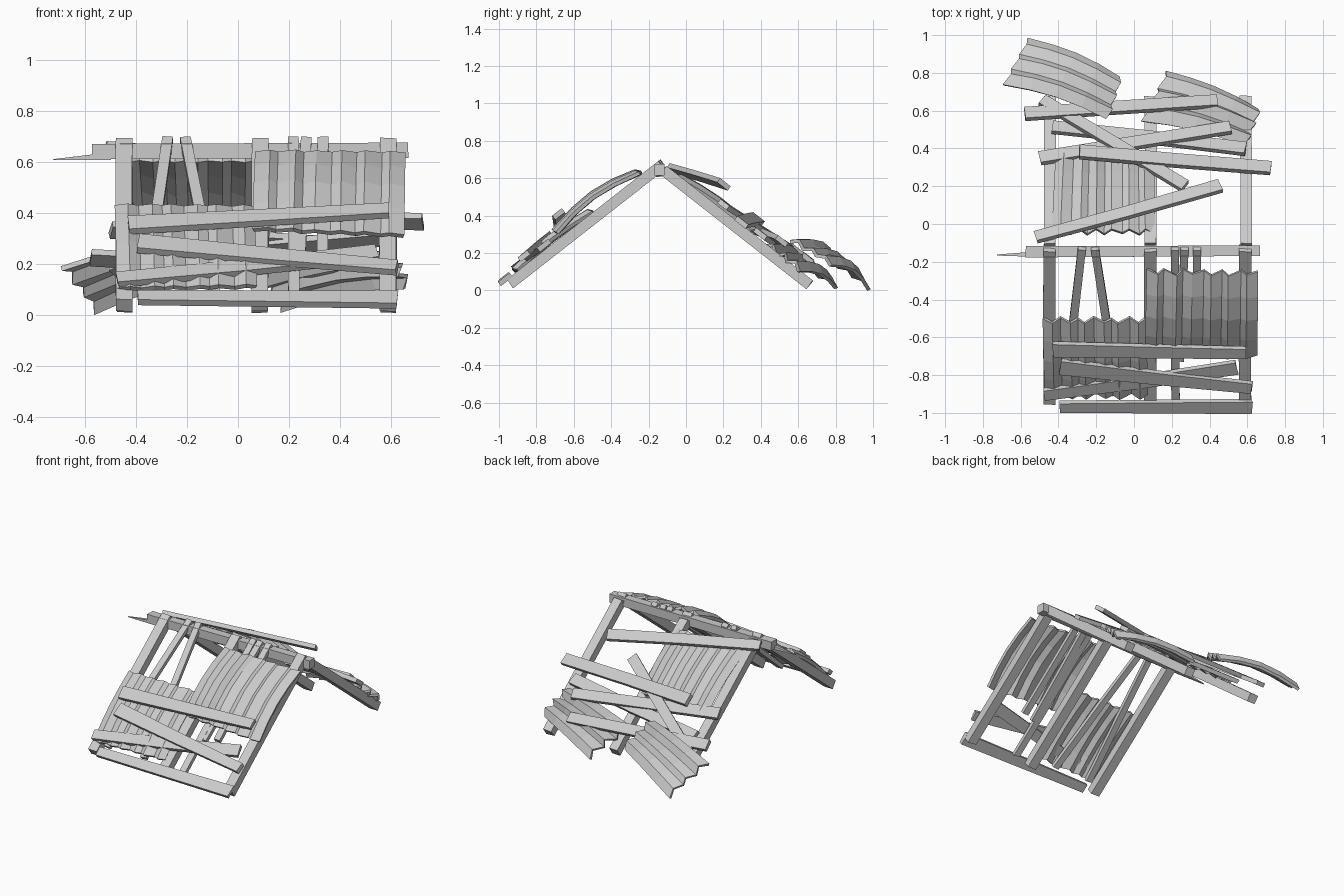
import bpy, bmesh, math, random
from mathutils import Vector as V

if "Cube" in bpy.data.objects:
    bpy.data.objects.remove(bpy.data.objects["Cube"])

random.seed(4)
FRONT = V((0, -0.616, 0.788))   # outward normals of the two roof slopes
BACK = V((0, 0.618, 0.786))
UP = V((0, 0, 1))


def finish(name, bm):
    bmesh.ops.recalc_face_normals(bm, faces=bm.faces)
    me = bpy.data.meshes.new(name)
    bm.to_mesh(me)
    bm.free()
    ob = bpy.data.objects.new(name, me)
    bpy.context.collection.objects.link(ob)
    return ob


def board(name, a, b, n, w=(0.065, 0.065), t=(0.03, 0.03), jit=0.004):
    """Roughly hewn tapered plank from a to b, facing n."""
    a, b = V(a), V(b)
    d = (b - a).normalized()
    side = n.cross(d).normalized()
    nn = d.cross(side)
    bm = bmesh.new()
    rings = []
    for f in (0, 0.5, 1):
        hw = (w[0] + (w[1] - w[0]) * f) / 2
        ht = (t[0] + (t[1] - t[0]) * f) / 2
        c = a.lerp(b, f) + side * random.uniform(-jit, jit)
        rings.append([bm.verts.new(c + side * hw * i + nn * ht * j
                                   + d * random.uniform(-jit, jit))
                      for i, j in ((-1, -1), (1, -1), (1, 1), (-1, 1))])
    for r, q in zip(rings, rings[1:]):
        for i in range(4):
            k = (i + 1) % 4
            bm.faces.new((r[i], r[k], q[k], q[i]))
    bm.faces.new(rings[0])
    bm.faces.new(rings[-1])
    return finish(name, bm)


def sheet(name, p00, p10, p01, p11, n, waves, amp, bow, thick=0.02):
    """Corrugated sheet: waves run from p00 to p10, ridges from p00 to p01."""
    p00, p10, p01, p11 = map(V, (p00, p10, p01, p11))
    cols, rows = waves * 2, 4
    us = [min(1, max(0, (i + random.uniform(-.25, .25) * (0 < i < cols)) / cols))
          for i in range(cols + 1)]
    hs = [amp * (1 if i % 2 else -1) * random.uniform(0.5, 1.2) for i in range(cols + 1)]
    along = (p01 - p00).normalized()
    bm = bmesh.new()
    g = []
    for j in range(rows + 1):
        v = j / rows
        row = []
        for u, h in zip(us, hs):
            p = p00.lerp(p10, u).lerp(p01.lerp(p11, u), v)
            p += n * (h + bow * math.sin(math.pi * v))
            if j in (0, rows):
                p += along * h * 0.8
            row.append(bm.verts.new(p))
        g.append(row)
    for j in range(rows):
        for i in range(cols):
            bm.faces.new((g[j][i], g[j][i + 1], g[j + 1][i + 1], g[j + 1][i]))
    ob = finish(name, bm)
    m = ob.modifiers.new("thickness", 'SOLIDIFY')
    m.thickness = thick
    m.offset = 0
    return ob


# ridge beam with a splintered end
board("ridge_beam", (-0.57, -0.145, 0.64), (0.67, -0.142, 0.645), UP, (0.06, 0.055), (0.06, 0.06))
board("ridge_splinter", (-0.725, -0.165, 0.608), (-0.5, -0.158, 0.622), UP,
      (0.006, 0.03), (0.004, 0.03), 0.001)

# main rafters on both slopes
for x, tag in ((-0.447, "left"), (0.088, "middle"), (0.59, "right")):
    board("front_rafter_" + tag, (x, -0.128, 0.671), (x, -0.94, 0.036), FRONT,
          (0.065, 0.065), (0.058, 0.058))
    board("back_rafter_" + tag, (x, -0.12, 0.642), (x, 0.66, 0.031), BACK,
          (0.062, 0.062), (0.058, 0.058))


# thin battens under the front sheets
def fz(y):
    return 0.662 - 0.782 * (-0.14 - y)


for i, (x1, x2, y2) in enumerate(((-0.275, -0.37, -0.9), (-0.205, -0.09, -0.9),
                                  (0.218, 0.218, -0.92), (0.27, 0.24, -0.72),
                                  (0.332, 0.33, -0.7))):
    board("front_batten_%d" % i, (x1, -0.13, fz(-0.13) + 0.018), (x2, y2, fz(y2) + 0.01), FRONT,
          (0.042, 0.045), (0.028, 0.028), 0.002)

# corrugated sheets on the front slope
sheet("front_sheet_left", (-0.48, -0.51, 0.425), (0.06, -0.51, 0.42),
      (-0.47, -0.91, 0.10), (0.07, -0.91, 0.11), FRONT, 6, 0.013, 0.02)
sheet("front_sheet_right", (0.07, -0.25, 0.635), (0.655, -0.26, 0.63),
      (0.06, -0.68, 0.335), (0.65, -0.70, 0.31), FRONT, 6, 0.013, 0.04)

# corrugated sheets on the back slope
sheet("back_sheet_upper", (-0.43, -0.04, 0.61), (0.11, -0.04, 0.61),
      (-0.41, 0.36, 0.32), (0.10, 0.36, 0.32), BACK, 6, 0.013, 0.02)
sheet("back_sheet_fallen_left", (-0.685, 0.74, 0.19), (-0.55, 0.985, 0.02),
      (-0.14, 0.56, 0.27), (-0.065, 0.78, 0.15), BACK, 3, 0.017, 0.045)
sheet("back_sheet_fallen_right", (0.05, 0.55, 0.18), (0.18, 0.81, 0.025),
      (0.59, 0.42, 0.25), (0.665, 0.61, 0.115), BACK, 3, 0.017, 0.035)

# loose planks nailed over the front slope
for i, (a, b, w) in enumerate((
        ((-0.43, -0.665, 0.35), (0.59, -0.68, 0.41), (0.085, 0.065)),
        ((-0.39, -0.755, 0.28), (0.625, -0.865, 0.185), (0.09, 0.065)),
        ((-0.475, -0.905, 0.135), (0.545, -0.76, 0.24), (0.065, 0.08)),
        ((-0.395, -0.965, 0.068), (0.625, -0.965, 0.06), (0.06, 0.08)))):
    board("front_plank_%d" % i, a, b, FRONT, w, (0.028, 0.028))

# loose planks scattered over the back slope
for i, (a, b, w) in enumerate((
        ((-0.58, 0.58, 0.225), (0.44, 0.65, 0.17), (0.075, 0.07)),
        ((-0.43, 0.515, 0.22), (0.59, 0.40, 0.30), (0.07, 0.075)),
        ((-0.50, 0.35, 0.33), (0.51, 0.51, 0.265), (0.075, 0.07)),
        ((-0.29, 0.38, 0.385), (0.725, 0.295, 0.365), (0.08, 0.075)),
        ((-0.49, 0.655, 0.17), (0.27, 0.20, 0.46), (0.065, 0.07)),
        ((-0.52, -0.07, 0.65), (0.46, 0.20, 0.57), (0.065, 0.075)))):
    board("back_plank_%d" % i, a, b, BACK, w, (0.028, 0.028))
